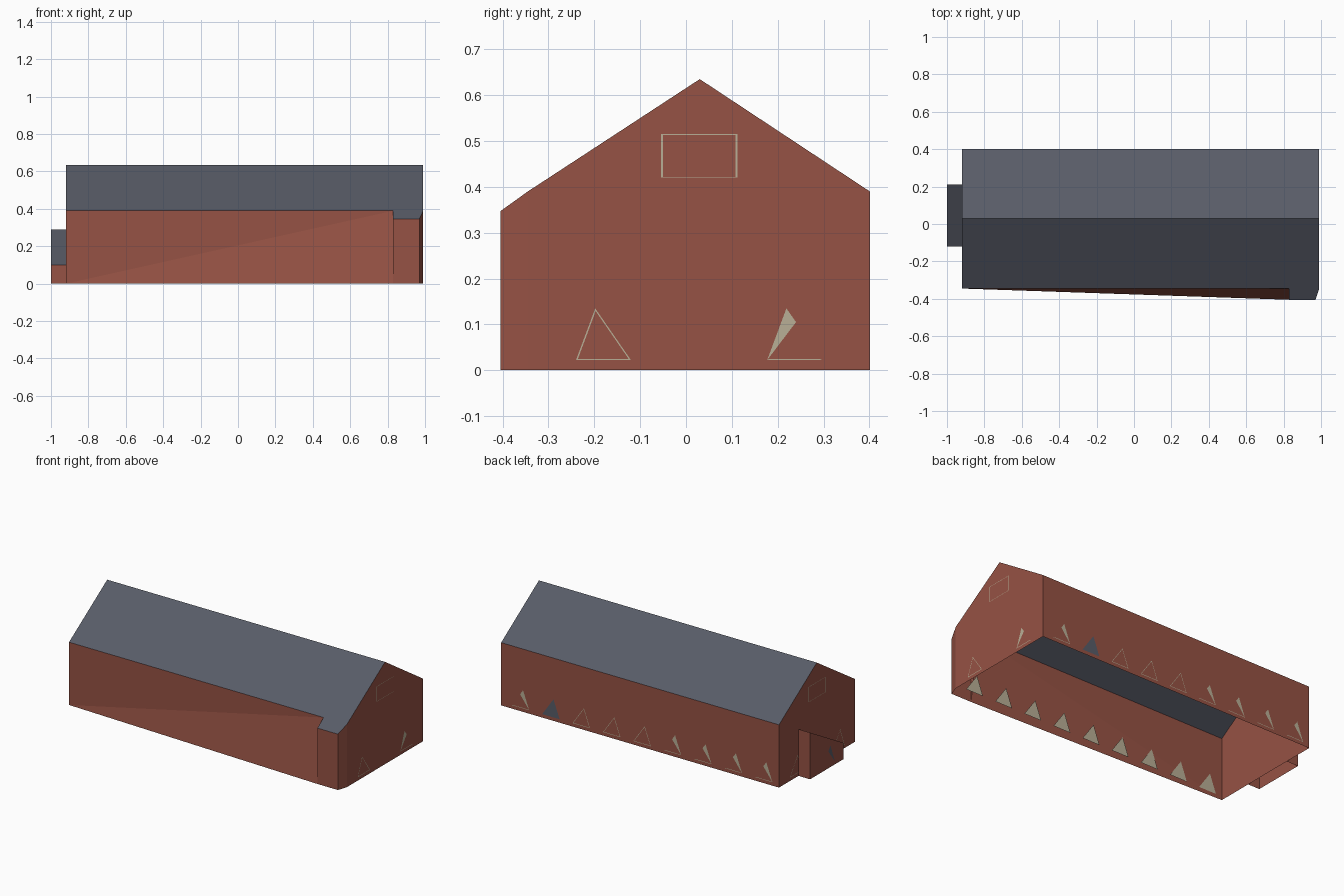
import bpy
import bmesh
from mathutils import Vector

if "Cube" in bpy.data.objects:
    bpy.data.objects.remove(bpy.data.objects["Cube"])


def material(name, rgb):
    m = bpy.data.materials.new(name)
    m.diffuse_color = (*rgb, 1)
    m.use_nodes = True
    m.node_tree.nodes["Principled BSDF"].inputs["Base Color"].default_value = m.diffuse_color
    return m


BRICK = material("brick_red", (0.305, 0.084, 0.058))
SLATE = material("slate_grey", (0.098, 0.107, 0.138))
BEIGE = material("window_beige", (0.485, 0.429, 0.305))


def build(name, polys, mats, roof_rule=False):
    """Mesh from polygons; faces that point upwards take the second material."""
    bm = bmesh.new()
    for poly in polys:
        bm.faces.new([bm.verts.new(p) for p in poly])
    bmesh.ops.remove_doubles(bm, verts=bm.verts, dist=0.0005)
    if roof_rule:
        bmesh.ops.recalc_face_normals(bm, faces=bm.faces)
        for f in bm.faces:
            f.material_index = int(f.normal.z > 0.5)
    me = bpy.data.meshes.new(name)
    bm.to_mesh(me)
    bm.free()
    for m in mats:
        me.materials.append(m)
    ob = bpy.data.objects.new(name, me)
    bpy.context.collection.objects.link(ob)
    return ob


# Hall: open-bottomed shell with a gabled roof and a bulging front right corner
XL, XR, XS, XC = -0.92, 0.99, 0.83, 0.97
YF, YB, YO, YR = -0.345, 0.401, -0.405, 0.03
ZE, ZO, ZR = 0.39, 0.347, 0.635
ridge_l, ridge_r = (XL, YR, ZR), (XR, YR, ZR)
back_l, back_r = (XL, YB, ZE), (XR, YB, ZE)
eave_l, eave_s, eave_r = (XL, YF, ZE), (XS, YF, ZE), (XR, YF, ZE)
low_s, low_c = (XS, YO, ZO), (XC, YO, ZO)


def ground(p):
    return (p[0], p[1], 0)


build("hall", [
    [ridge_l, ridge_r, back_r, back_l],                                # back roof slope
    [ridge_l, eave_l, eave_s, low_s, low_c, eave_r, ridge_r],          # front roof slope
    [back_l, back_r, ground(back_r), ground(back_l)],                  # back wall
    [ground(eave_l), eave_s, eave_l],                                  # front wall, upright half
    [ground(eave_l), ground(low_s), eave_s],                           # front wall, leaning half
    [eave_s, ground(low_s), low_s],                                    # step beside the bulge
    [low_s, ground(low_s), ground(low_c), low_c],                      # bulge front
    [low_c, ground(low_c), ground(eave_r), eave_r],                    # slanted corner
    [eave_r, ground(eave_r), ground(back_r), back_r, ridge_r],         # right gable
    [eave_l, ridge_l, back_l, ground(back_l), ground(eave_l)],         # left gable
], [BRICK, SLATE], True)

# Porch: small lean-to whose roof falls towards the front
px, pf, pb, zf, zb = -1.0, -0.12, 0.21, 0.10, 0.29
build("porch", [
    [(px, pf, zf), (XL, pf, zf), (XL, pb, zb), (px, pb, zb)],
    [(px, pf, 0), (px, pf, zf), (px, pb, zb), (px, pb, 0)],
    [(px, pf, 0), (XL, pf, 0), (XL, pf, zf), (px, pf, zf)],
    [(px, pb, 0), (XL, pb, 0), (XL, pb, zb), (px, pb, zb)],
], [BRICK, SLATE], True)

# Flat window shapes in wall coordinates (u along the wall, z up)
Z0, Z1 = 0.022, 0.135
TRIANGLE = [(-0.06, Z0), (0.06, Z0), (-0.018, Z1)]
SLIVER = [(-0.06, Z0), (0.003, 0.105), (-0.018, Z1)]
RECT = [(-0.083, 0.42), (0.083, 0.42), (0.083, 0.515), (-0.083, 0.515)]


def outline(shape, w=0.003):
    """Thin strips that run round a shape."""
    pts = [Vector(p) for p in shape]
    mid = sum(pts, Vector((0, 0))) / len(pts)
    k = 1 - w / min(abs(p.y - mid.y) for p in pts)
    inner = [mid + (p - mid) * k for p in pts]
    n = len(pts)
    return [[pts[i], pts[(i + 1) % n], inner[(i + 1) % n], inner[i]] for i in range(n)]


def on_back(u0, polys, off=0.0015):
    return [[(u0 + u, YB + off, z) for u, z in p] for p in polys]


def on_end(x, u0, polys):
    return [[(x, u0 + u, z) for u, z in p] for p in polys]


# Nine windows along each long wall; the second one is a grey door
columns = [0.856 - 0.209 * i for i in range(9)]
back_windows, front_windows = [], []
for i, x in enumerate(columns):
    if i == 1:
        build("back_door", on_back(x, [TRIANGLE]), [SLATE])
    elif i in (2, 3, 4):
        back_windows += on_back(x, outline(TRIANGLE))
    else:
        back_windows += on_back(x, [SLIVER])
        back_windows += on_back(x, outline(TRIANGLE)[:1])
    front_windows.append([(x + u, YF + 0.0015, z) for u, z in TRIANGLE])
build("back_windows", back_windows, [BEIGE])
build("front_windows", front_windows, [BEIGE])

# Gable windows on both ends
for name, x in (("right", XR + 0.0015), ("left", XL - 0.0015)):
    polys = on_end(x, 0.029, outline(RECT, 0.002))
    polys += on_end(x, -0.18, outline(TRIANGLE))
    if name == "right":
        polys += on_end(x, 0.237, [SLIVER] + outline(TRIANGLE)[:1])
    else:
        polys += on_end(x, 0.237, outline(TRIANGLE))
    build(name + "_gable_windows", polys, [BEIGE])

# Porch door
build("porch_door", on_end(px - 0.0015, 0.03, [SLIVER]), [SLATE])
